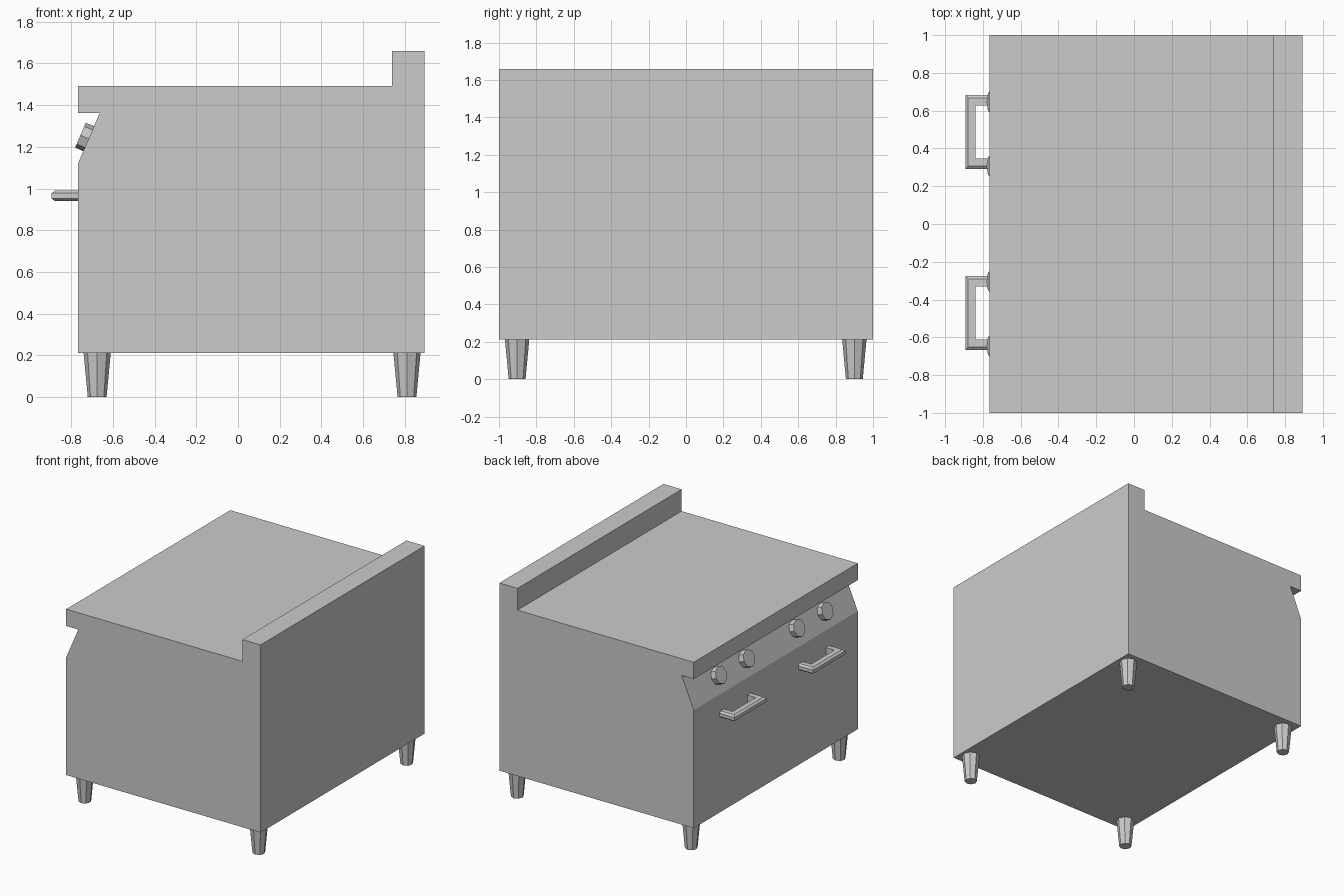
import bpy, bmesh, math
from mathutils import Vector

cube = bpy.data.objects.get("Cube")
if cube:
    bpy.data.objects.remove(cube, do_unlink=True)

steel = bpy.data.materials.new("light grey steel")
steel.use_nodes = True
GREY = (0.6, 0.6, 0.6, 1)
steel.diffuse_color = GREY
steel.node_tree.nodes["Principled BSDF"].inputs["Base Color"].default_value = GREY


def finish(name, bm):
    bmesh.ops.recalc_face_normals(bm, faces=bm.faces)
    mesh = bpy.data.meshes.new(name)
    bm.to_mesh(mesh)
    bm.free()
    mesh.materials.append(steel)
    obj = bpy.data.objects.new(name, mesh)
    bpy.context.collection.objects.link(obj)
    return obj


def loft(name, rings):
    """Skin a row of matching closed rings and cap both ends."""
    bm = bmesh.new()
    loops = [[bm.verts.new(p) for p in ring] for ring in rings]
    n = len(loops[0])
    for a, b in zip(loops, loops[1:]):
        for i in range(n):
            j = (i + 1) % n
            bm.faces.new((a[i], a[j], b[j], b[i]))
    bm.faces.new(loops[0])
    bm.faces.new(loops[-1])
    return finish(name, bm)


def octagon(center, radius, u, v):
    return [center + radius * (u * math.cos(k * math.pi / 4) + v * math.sin(k * math.pi / 4))
            for k in range(8)]


X, Y, Z = Vector((1, 0, 0)), Vector((0, 1, 0)), Vector((0, 0, 1))
FRONT, BACK, BASE = -0.766, 0.893, 0.212

# Cabinet: side profile with sloped control panel, worktop lip and backsplash
profile = [(FRONT, BASE), (BACK, BASE), (BACK, 1.66), (0.738, 1.66), (0.738, 1.492),
           (FRONT, 1.492), (FRONT, 1.362), (-0.663, 1.362), (FRONT, 1.122)]
loft("cabinet", [[(x, y, z) for x, z in profile] for y in (-1, 1)])

# Tapered legs
for x, end in ((-0.675, "front"), (0.81, "back")):
    for y, side in ((-0.903, "left"), (0.9, "right")):
        loft(f"{end}_{side}_leg", [octagon(Vector((x, y, 0)), 0.045, X, Y),
                                   octagon(Vector((x, y, BASE)), 0.065, X, Y)])

# Control knobs standing square to the sloped panel
slope = Vector((0.103, 0, 0.24)).normalized()
out = Vector((-slope.z, 0, slope.x))
for i, y in enumerate((-0.647, -0.305, 0.307, 0.647)):
    seat = Vector((-0.7165, y, 1.239))
    loft(f"knob_{i + 1}", [octagon(seat + out * d, 0.065, slope, Y) for d in (-0.005, 0.042)])

# Door handles: mitred U bars with chamfered outer edges
section = [(0, 0.952), (0, 0.978), (0.015, 0.99), (0.055, 0.99), (0.055, 0.94), (0.015, 0.94)]
for name, lo, hi in (("right_handle", -0.667, -0.275), ("left_handle", 0.292, 0.683)):
    rings = []
    for x, y, inward in ((FRONT, lo, 1), (-BACK, lo, 1), (-BACK, hi, -1), (FRONT, hi, -1)):
        rings.append([(x + (d if x == -BACK else 0), y + inward * d, z) for d, z in section])
    loft(name, rings)
